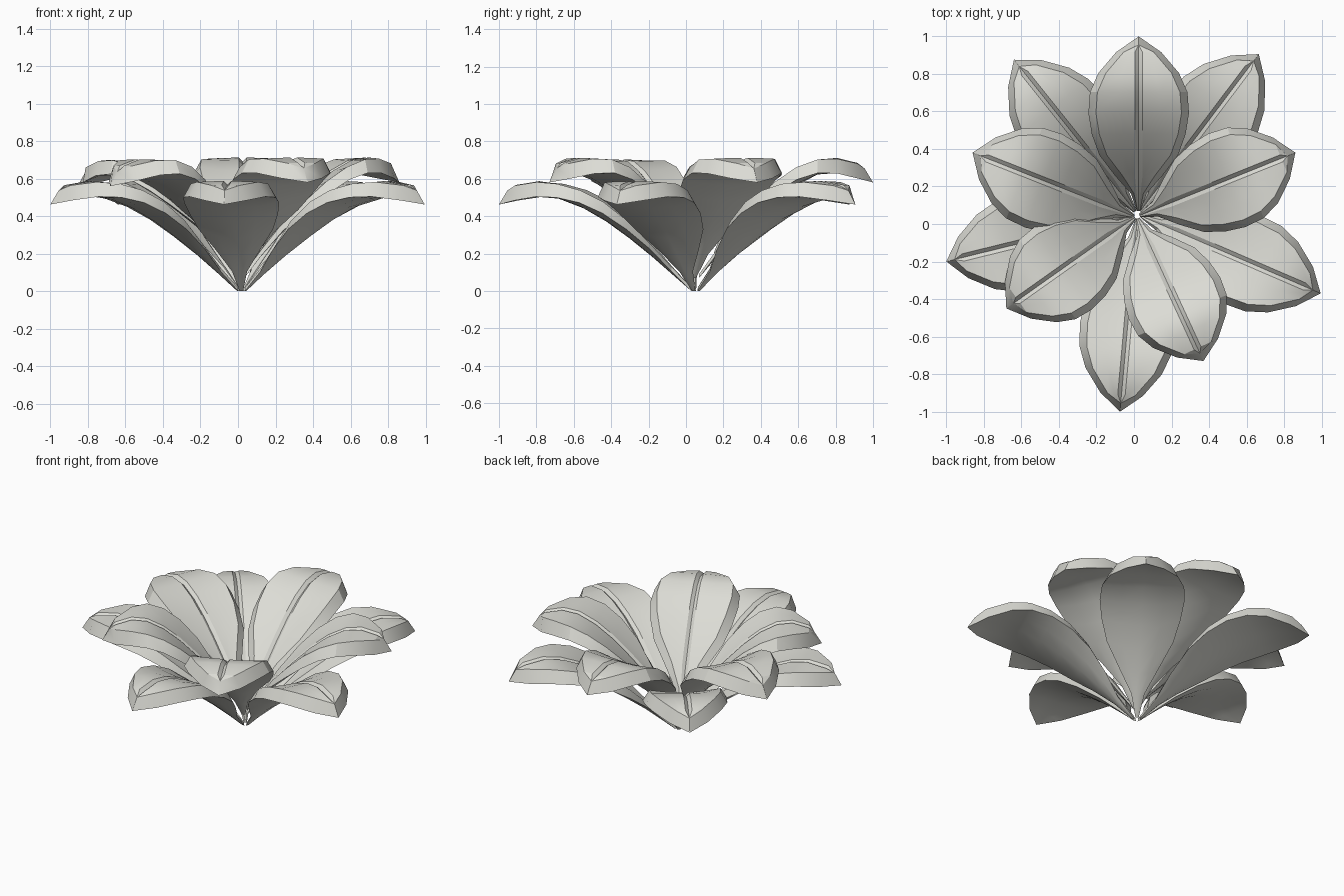
import bpy, bmesh, math
from mathutils import Vector

cube = bpy.data.objects.get("Cube")
if cube:
    bpy.data.objects.remove(cube, do_unlink=True)

petal_mat = bpy.data.materials.new("pale_grey")
petal_mat.use_nodes = True
COLOR = (0.72, 0.72, 0.67, 1)
petal_mat.diffuse_color = COLOR
petal_mat.node_tree.nodes["Principled BSDF"].inputs["Base Color"].default_value = COLOR

# Stations along a petal: fraction of length, half width
OUTLINE = [(0, .01), (.1, .042), (.2, .125), (.32, .21), (.44, .25), (.56, .268),
           (.68, .26), (.79, .215), (.91, .12), (1, .001)]
# Height of the underside midline at each station
LOWER_Z = [0, .09, .18, .28, .37, .442, .492, .512, .492, .462]
UPPER_Z = [.07, .18, .285, .385, .48, .565, .622, .637, .61, .58]
# Rise of the edges above the midline: cupped near the root, domed near the tip
CUP = [0, .015, .04, .05, .045, .03, .008, -.008, -.008, 0]


def make_petal(name, root, tip, heights, width, tilt=0):
    root, tip = Vector(root), Vector(tip)
    length = (tip - root).length
    along = (tip - root).normalized()
    side = Vector((-along.y, along.x))
    bm = bmesh.new()
    rings = []
    for (t, half), z, cup in zip(OUTLINE, heights, CUP):
        w = half * width
        inner = max(w - .04, w * .6)        # slanted rim
        rib = min(.02, w * .25)             # groove half width
        thick = .02 + .055 * min(1, t / .4)
        back = .045 if t == 1 else 0        # inset point of the top face
        section = [(s * w, 0, 0) for s in (-1, -.5, 0, .5, 1)]
        section += [(s * inner, thick, back) for s in (1, .5)]
        section += [(rib, thick, back), (0, thick - min(.02, rib), back), (-rib, thick, back)]
        section += [(s * inner, thick, back) for s in (-.5, -1)]
        ring = []
        for x, lift, b in section:
            p = root + along * (t * length - b) + side * x
            height = z + lift + cup * (x / w) ** 2 - tilt * (t - .6)
            ring.append(bm.verts.new((p.x, p.y, height)))
        rings.append(ring)
    # Skin the cross-sections and close both ends
    for a, b in zip(rings, rings[1:]):
        for i in range(len(a)):
            j = (i + 1) % len(a)
            bm.faces.new((a[i], a[j], b[j], b[i]))
    bm.faces.new(rings[0])
    bm.faces.new(rings[-1])
    bmesh.ops.remove_doubles(bm, verts=bm.verts, dist=.0015)
    bmesh.ops.recalc_face_normals(bm, faces=bm.faces)
    mesh = bpy.data.meshes.new(name)
    bm.to_mesh(mesh)
    bm.free()
    mesh.materials.append(petal_mat)
    obj = bpy.data.objects.new(name, mesh)
    bpy.context.collection.objects.link(obj)
    bpy.ops.object.select_all(action='DESELECT')
    obj.select_set(True)
    bpy.context.view_layer.objects.active = obj
    bpy.ops.object.shade_smooth_by_angle(angle=math.radians(24))


# Lower whorl
CENTRE = Vector((.02, .05))
for i, tip in enumerate([(.665, .905), (-.64, .875), (-1, -.2), (-.075, -1), (.995, -.37)]):
    out = (Vector(tip) - CENTRE).normalized()
    make_petal(f"lower_petal_{i + 1}", CENTRE + out * .022, tip, LOWER_Z, .95)

# Upper whorl: root, tip, outward tilt
UPPER = [((.025, .07), (.025, 1), 0), ((0, .04), (-.86, .38), .07),
         ((.005, .035), (-.68, -.45), .05), ((.02, .03), (.37, -.73), 0),
         ((.03, .045), (.86, .38), 0)]
for i, (root, tip, tilt) in enumerate(UPPER):
    make_petal(f"upper_petal_{i + 1}", root, tip, UPPER_Z, 1, tilt)
